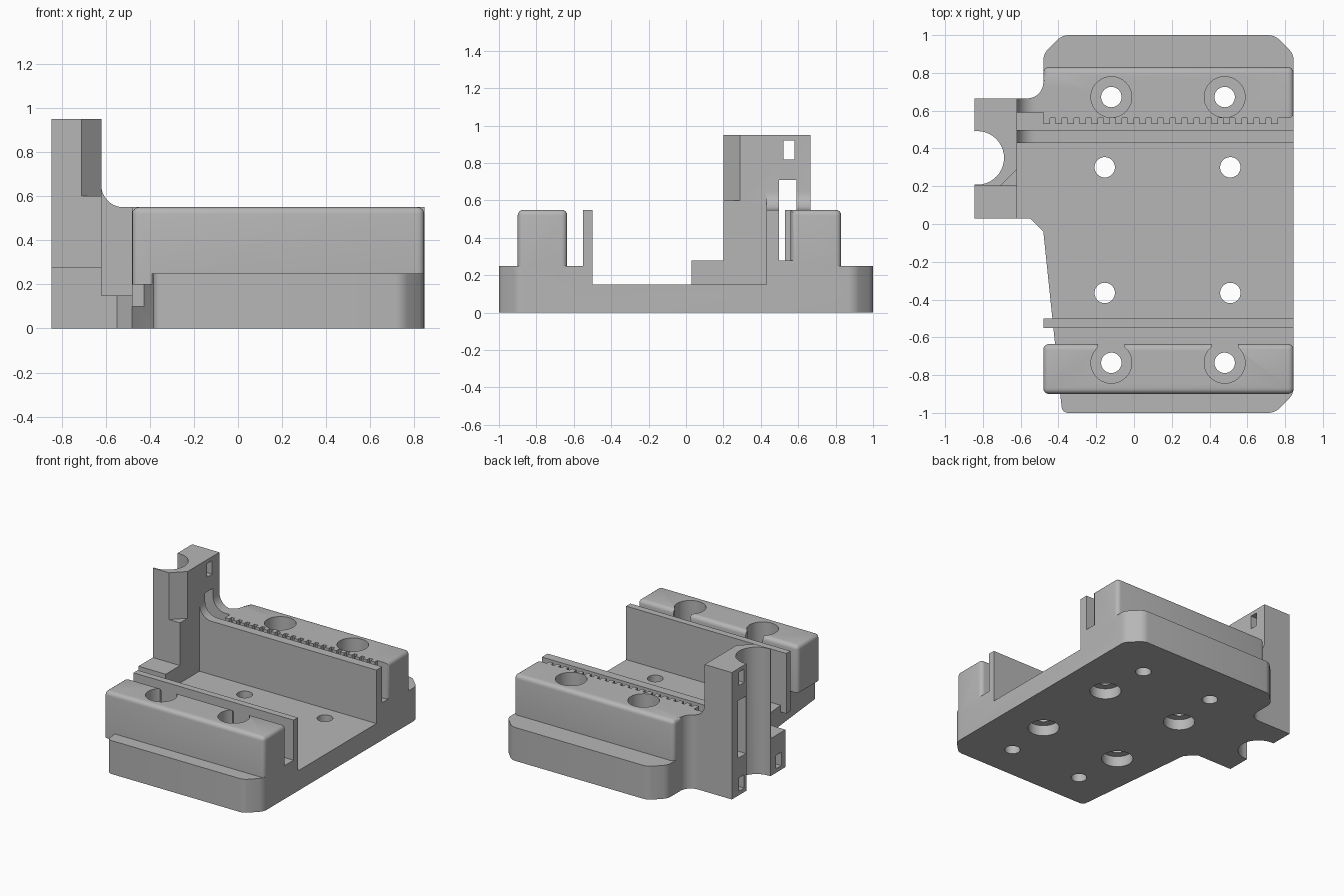
import bpy, bmesh
from math import cos, sin, pi
from mathutils import Vector

cube = bpy.data.objects.get("Cube")
if cube:
    bpy.data.objects.remove(cube, do_unlink=True)

grey = bpy.data.materials.new("plain grey")
grey.use_nodes = True
COLOUR = (0.47, 0.47, 0.47, 1)
grey.diffuse_color = COLOUR
grey.node_tree.nodes["Principled BSDF"].inputs["Base Color"].default_value = COLOUR

L, R = -0.845, 0.845      # outer sides
BODY, NECK = -0.48, -0.62  # left side of the body, inner side of the tower
TOP = 0.55


def arc(cx, cy, r, a0, a1, n=10):
    """Points of an arc, angles in degrees."""
    steps = [(a0 + (a1 - a0) * i / n) * pi / 180 for i in range(n + 1)]
    return [(cx + r * cos(a), cy + r * sin(a)) for a in steps]


def prism(name, points, lo, hi, axis="z", round_if=None, radius=0.03):
    """Extrude a plan (xy) along z, or a profile (xz) along y."""
    place = (lambda p, h: (p[0], p[1], h)) if axis == "z" else (lambda p, h: (p[0], h, p[1]))
    bm = bmesh.new()
    face = bm.faces.new([bm.verts.new(place(p, lo)) for p in points])
    new = bmesh.ops.extrude_face_region(bm, geom=[face])["geom"]
    shift = Vector(place((0, 0), hi - lo))
    bmesh.ops.translate(bm, vec=shift, verts=[g for g in new if isinstance(g, bmesh.types.BMVert)])
    bmesh.ops.recalc_face_normals(bm, faces=bm.faces)
    if round_if:
        edges = [e for e in bm.edges
                 if round_if((e.verts[0].co + e.verts[1].co) / 2,
                             abs(e.verts[0].co.z - e.verts[1].co.z) > 0.01)]
        bmesh.ops.bevel(bm, geom=edges, offset=radius, segments=4, profile=0.5, affect="EDGES")
    mesh = bpy.data.meshes.new(name)
    bm.to_mesh(mesh)
    bm.free()
    mesh.materials.append(grey)
    obj = bpy.data.objects.new(name, mesh)
    bpy.context.collection.objects.link(obj)
    return obj


def box(name, x0, x1, y0, y1, z0, z1, **kw):
    return prism(name, [(x0, y0), (x1, y0), (x1, y1), (x0, y1)], z0, z1, **kw)


def cylinder(name, x, y, r, z0, z1):
    return prism(name, arc(x, y, r, 0, 360, 40)[:-1], z0, z1)


def combine(target, other, operation):
    """Apply a boolean and remove the used part."""
    mod = target.modifiers.new("join", "BOOLEAN")
    mod.operation, mod.solver, mod.object = operation, "EXACT", other
    bpy.context.view_layer.objects.active = target
    bpy.ops.object.modifier_apply(modifier=mod.name)
    bpy.data.objects.remove(other, do_unlink=True)


# Base plate with chamfered corners, side arm and filleted neck
neck_fillet = arc(-0.565, 0.75, 0.085, 0, -90)
plan = [(-0.38, -1), (0.745, -1), (R, -0.9), (R, 0.9), (0.745, 1), (-0.38, 1), (BODY, 0.9)]
plan += neck_fillet + [(L, 0.665), (L, 0.03), (-0.55, 0.03), (BODY, -0.04)]
body = prism("carriage_body", plan, 0, 0.25,
             round_if=lambda m, upright: upright and abs(m.y) > 0.85)
combine(body, box("floor_cut", NECK, 1, -0.5, 0.43, 0.15, 0.5), "DIFFERENCE")

parts = []

# Front clamp block and thin front wall
parts.append(box("front_block", BODY, R, -0.9, -0.635, 0.2, TOP,
                 round_if=lambda m, upright: upright or m.z > 0.5))
parts.append(box("front_wall", BODY, R, -0.55, -0.5, 0.1, TOP))

# Back wall, slot floor and back block
parts.append(box("back_wall", NECK - 0.02, R, 0.43, 0.497, 0.1, TOP))
parts.append(box("slot_floor", NECK - 0.02, R, 0.45, 0.62, 0.1, 0.28))
block = [(BODY, 0.56), (R, 0.56), (R, 0.83), (BODY, 0.83)] + neck_fillet
block += [(NECK - 0.02, 0.665), (NECK - 0.02, 0.59), (BODY, 0.59)]
parts.append(prism("back_block", block, 0.2, TOP, round_if=lambda m, upright:
                   m.z > 0.3 and (m.x > 0.83 or m.y > 0.82 or (not upright and m.y > 0.77))))

# Toothed belt rack
comb, pitch, teeth = [(BODY, 0.58)], 0.0635, 20
for i in range(teeth):
    x = BODY + i * pitch
    comb += [(x, 0.53), (x + pitch * 0.55, 0.53), (x + pitch * 0.55, 0.562), (x + pitch, 0.562)]
comb.append((BODY + teeth * pitch, 0.58))
parts.append(prism("belt_rack", comb, 0.2, TOP))

# Tower, low arm and the curved webs that run into the walls
parts.append(box("tower", L, NECK, 0.2, 0.665, 0, 0.95))
parts.append(box("tower_arm", L, NECK, 0.03, 0.25, 0, 0.28))
web = [(NECK - 0.02, 0.5), (NECK - 0.02, 0.65)] + arc(-0.52, 0.65, 0.1, 180, 270) + [(-0.52, 0.5)]
for y0, y1 in ((0.43, 0.497), (0.59, 0.665)):
    parts.append(prism("tower_web", web, y0, y1, axis="y"))

for part in parts:
    combine(body, part, "UNION")

# Rod groove, chamfered tower corner and belt passage
cuts = [cylinder("rod_groove", -0.83, 0.35, 0.142, -0.1, 1.1),
        prism("corner_cut", [(-0.73, 0.18), (-0.6, 0.18), (-0.6, 0.31)], 0.6, 1.1),
        box("belt_passage", -0.9, -0.6, 0.497, 0.59, 0.28, 0.71)]

# Tie slots in the tower and arm
cuts.append(box("upper_tie_slot", -0.9, -0.55, 0.52, 0.58, 0.82, 0.92))
for y in (0.55, 0.11):
    cuts.append(box("lower_tie_slot", -0.9, -0.65, y - 0.03, y + 0.03, 0.03, 0.13))

# Clamp screw holes, counterbored from the top
for x in (-0.12, 0.48):
    for y in (-0.735, 0.672):
        cuts.append(cylinder("screw_hole", x, y, 0.054, -0.1, 0.4))
        cuts.append(cylinder("screw_recess", x, y, 0.108, 0.25, 0.7))
    cuts.append(box("recess_opening", x - 0.07, x + 0.07, -0.7, -0.6, 0.25, 0.7))

# Floor screw holes, counterbored from below
for x in (-0.155, 0.51):
    for y in (-0.365, 0.3):
        cuts.append(cylinder("floor_hole", x, y, 0.054, -0.1, 0.3))
        cuts.append(cylinder("nut_recess", x, y, 0.108, -0.1, 0.08))

for cut in cuts:
    combine(body, cut, "DIFFERENCE")

# Smooth rounded edges, keep the rest crisp
bpy.ops.object.select_all(action="DESELECT")
body.select_set(True)
bpy.context.view_layer.objects.active = body
bpy.ops.object.shade_smooth_by_angle(angle=pi / 6)
